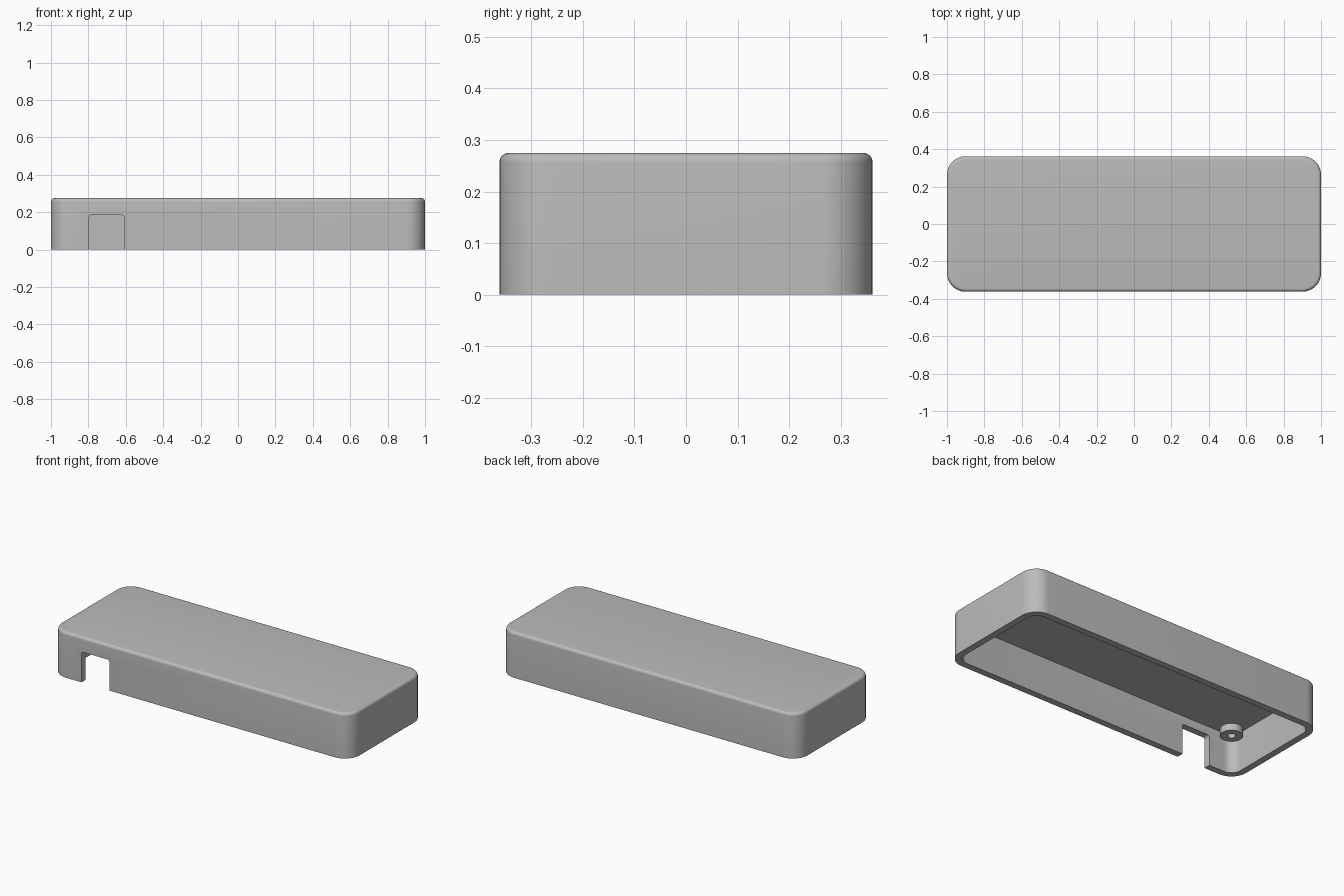
import bpy
import bmesh
from math import sin, cos, pi

cube = bpy.data.objects.get("Cube")
if cube:
    bpy.data.objects.remove(cube, do_unlink=True)

HALF_X, HALF_Y, HEIGHT = 1.0, 0.362, 0.275
CORNER, WALL, FILLET = 0.1, 0.04, 0.018
CEILING = HEIGHT - WALL

grey = bpy.data.materials.new("grey plastic")
grey.use_nodes = True
colour = (0.5, 0.5, 0.5, 1)
grey.diffuse_color = colour
grey.node_tree.nodes["Principled BSDF"].inputs["Base Color"].default_value = colour


def finish(name, bm):
    """Turn a bmesh into a named grey object."""
    bmesh.ops.recalc_face_normals(bm, faces=bm.faces)
    mesh = bpy.data.meshes.new(name)
    bm.to_mesh(mesh)
    bm.free()
    mesh.materials.append(grey)
    obj = bpy.data.objects.new(name, mesh)
    bpy.context.collection.objects.link(obj)
    return obj


def activate(obj):
    bpy.ops.object.select_all(action='DESELECT')
    obj.select_set(True)
    bpy.context.view_layer.objects.active = obj


def smooth(obj):
    activate(obj)
    bpy.ops.object.shade_smooth_by_angle(angle=pi / 6)


def rounded_ring(bm, inset, z, steps=12):
    """Rounded rectangle loop, inset from the outer footprint."""
    radius = CORNER - inset
    ring = []
    for corner, (sx, sy) in enumerate([(1, 1), (-1, 1), (-1, -1), (1, -1)]):
        for i in range(steps + 1):
            a = (corner + i / steps) * pi / 2
            ring.append(bm.verts.new((sx * (HALF_X - CORNER) + radius * cos(a),
                                      sy * (HALF_Y - CORNER) + radius * sin(a), z)))
    return ring


def bridge(bm, a, b):
    for i in range(len(a)):
        j = (i + 1) % len(a)
        bm.faces.new((a[i], a[j], b[j], b[i]))


# Hollow cover, from the inner ceiling round the rim to the filleted top
bm = bmesh.new()
levels = [(WALL, CEILING), (WALL, 0), (0, 0)]
for i in range(7):
    a = i / 6 * pi / 2
    levels.append((FILLET * (1 - cos(a)), HEIGHT - FILLET * (1 - sin(a))))
rings = [rounded_ring(bm, inset, z) for inset, z in levels]
for lower, upper in zip(rings, rings[1:]):
    bridge(bm, lower, upper)
bm.faces.new(rings[0])
bm.faces.new(rings[-1])
cover = finish("cover", bm)

# Cable notch through the front wall, with rounded top corners
bm = bmesh.new()
bmesh.ops.create_cube(bm, size=1)
for v in bm.verts:
    v.co.x = -0.702 + 0.188 * v.co.x
    v.co.y = -HALF_Y + 0.15 * v.co.y
    v.co.z = 0.185 if v.co.z > 0 else -0.1
top_edges = [e for e in bm.edges
             if all(v.co.z > 0 for v in e.verts) and e.verts[0].co.x == e.verts[1].co.x]
bmesh.ops.bevel(bm, geom=top_edges, offset=0.015, segments=5, profile=0.5, affect='EDGES')
cutter = finish("notch_cutter", bm)
cutter.hide_render = True
activate(cover)
cut = cover.modifiers.new("notch", 'BOOLEAN')
cut.operation = 'DIFFERENCE'
cut.solver = 'EXACT'
cut.object = cutter
bpy.ops.object.modifier_apply(modifier=cut.name)
bpy.data.objects.remove(cutter, do_unlink=True)
smooth(cover)


# Hollow screw bosses hanging from the ceiling in each corner
def screw_boss(name, x, y, outer=0.062, hole=0.022, bottom=0.193, steps=32):
    bm = bmesh.new()
    loops = []
    for radius, z in [(outer, CEILING + 0.01), (outer, bottom),
                      (hole, bottom), (hole, CEILING + 0.01)]:
        loops.append([bm.verts.new((x + radius * cos(2 * pi * i / steps),
                                    y + radius * sin(2 * pi * i / steps), z))
                      for i in range(steps)])
    for i in range(4):
        bridge(bm, loops[i], loops[(i + 1) % 4])
    smooth(finish(name, bm))


for side, sx in (("left", 1), ("right", -1)):
    for end, sy in (("front", -1), ("back", 1)):
        screw_boss(f"{end}_{side}_screw_boss",
                   sx * (HALF_X - CORNER), sy * (HALF_Y - CORNER))
